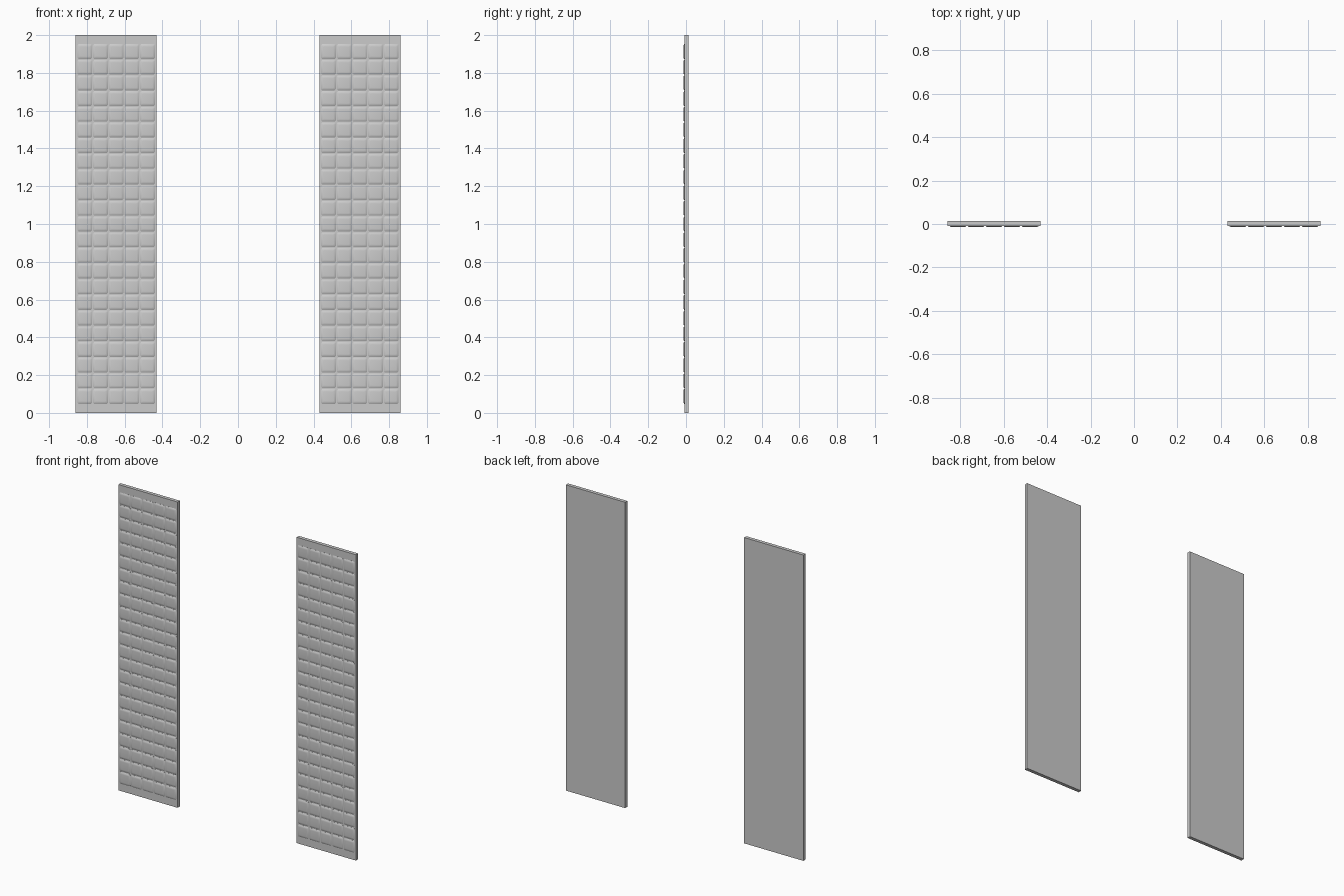
import bpy, bmesh

if "Cube" in bpy.data.objects:
    bpy.data.objects.remove(bpy.data.objects["Cube"])

PITCH, COLS, ROWS = 0.083, 5, 23
PANEL_W, BACK, FACE = 0.428, 0.014, -0.009


def finish(bm, name):
    bmesh.ops.recalc_face_normals(bm, faces=bm.faces)
    me = bpy.data.meshes.new(name)
    bm.to_mesh(me)
    bm.free()
    ob = bpy.data.objects.new(name, me)
    bpy.context.collection.objects.link(ob)
    return ob


def smooth(ob, angle):
    bpy.ops.object.select_all(action='DESELECT')
    ob.select_set(True)
    bpy.context.view_layer.objects.active = ob
    bpy.ops.object.shade_smooth_by_angle(angle=angle)


def add_pad(bm, cx, cz):
    # Stacked octagonal rings: straight foot, rounded shoulder, gently flattened crown
    prev = None
    for half, cut, y in ((0.039, 0.006, FACE + 0.001), (0.039, 0.006, FACE - 0.0005),
                         (0.034, 0.005, FACE - 0.004), (0.026, 0.004, FACE - 0.005)):
        a, b = half, half - cut
        pts = ((a, -b), (a, b), (b, a), (-b, a), (-a, b), (-a, -b), (-b, -a), (b, -a))
        ring = [bm.verts.new((cx + x, y, cz + z)) for x, z in pts]
        if prev:
            for i in range(8):
                j = (i + 1) % 8
                bm.faces.new((prev[i], prev[j], ring[j], ring[i]))
        else:
            bm.faces.new(ring[::-1])
        prev = ring
    bm.faces.new(prev)


for side, cx in (("left", -0.645), ("right", 0.645)):
    # Backing slab
    bm = bmesh.new()
    bmesh.ops.create_cube(bm, size=1)
    for v in bm.verts:
        v.co = (cx + v.co.x * PANEL_W, (BACK + FACE) / 2 + v.co.y * (BACK - FACE), 1 + v.co.z * 2)
    finish(bm, side + "_panel")

    # Grid of raised cushions on the front
    bm = bmesh.new()
    for c in range(COLS):
        for r in range(ROWS):
            add_pad(bm, cx + (c - (COLS - 1) / 2) * PITCH, 1 + (r - (ROWS - 1) / 2) * PITCH)
    smooth(finish(bm, side + "_pads"), 0.7)
